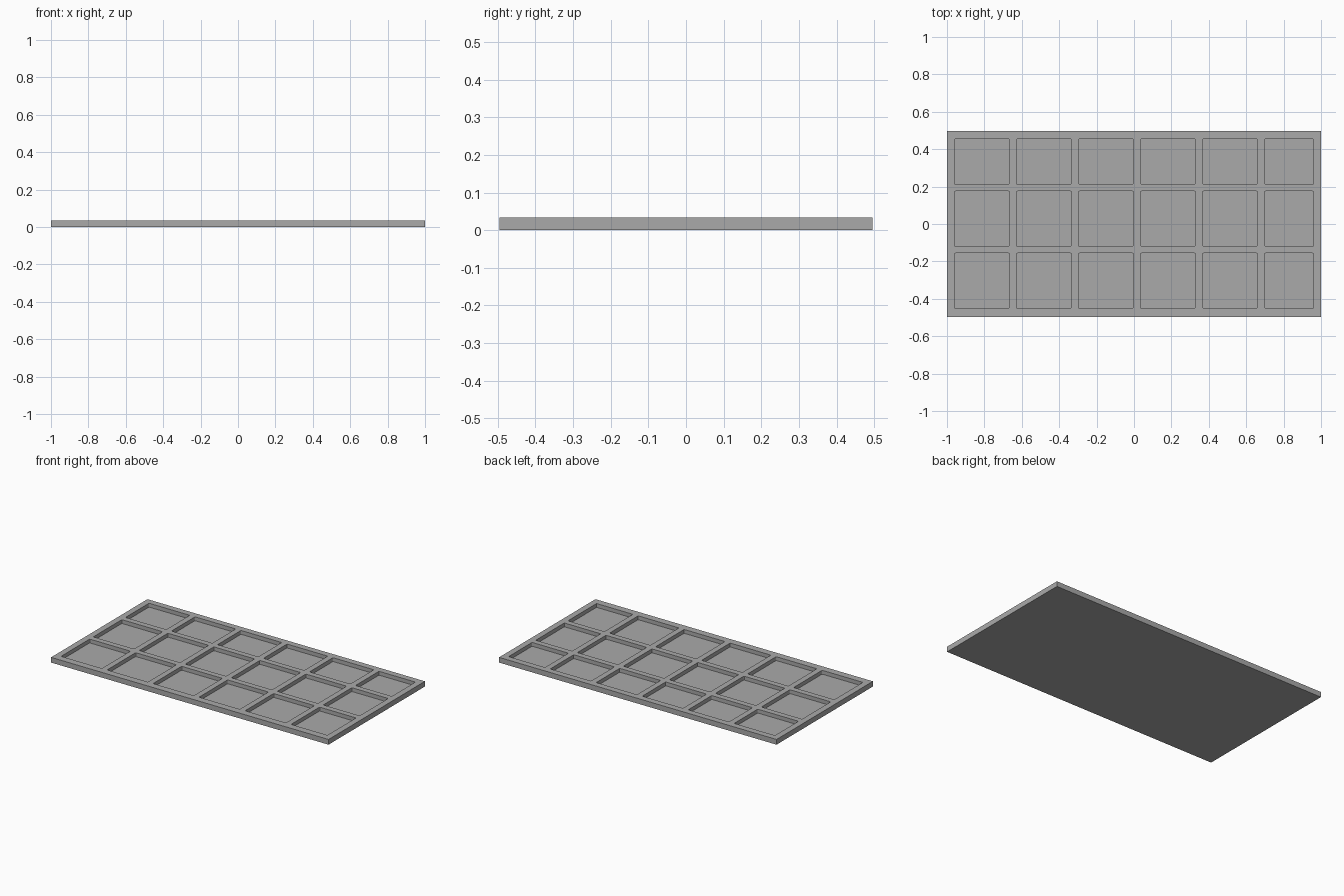
import bpy
import bmesh
from mathutils import Matrix, Vector

old = bpy.data.objects.get("Cube")
if old:
    bpy.data.objects.remove(old, do_unlink=True)

HALF_X, HALF_Y, HEIGHT = 1.0, 0.496, 0.034
FLOOR = 0.009
PITCH, SIZE = 0.3315, 0.294
START_X, START_Y = -0.96, -0.45
LIMIT_X, LIMIT_Y = 0.96, 0.455

grey = bpy.data.materials.new("plain grey")
grey.use_nodes = True
colour = (0.4, 0.4, 0.4, 1)
grey.diffuse_color = colour
grey.node_tree.nodes["Principled BSDF"].inputs["Base Color"].default_value = colour


def add_box(bm, low, high, corner=0):
    """Box between two corners, with optionally rounded upright edges."""
    low, high = Vector(low), Vector(high)
    part = bmesh.new()
    bmesh.ops.create_cube(part, size=1, matrix=Matrix.Translation((low + high) / 2)
                          @ Matrix.Diagonal((*(high - low), 1)))
    if corner:
        upright = [e for e in part.edges
                   if abs(e.verts[0].co.z - e.verts[1].co.z) > 0.001]
        bmesh.ops.bevel(part, geom=upright, offset=corner, segments=3,
                        profile=0.5, affect='EDGES')
    mesh = bpy.data.meshes.new("part")
    part.to_mesh(mesh)
    part.free()
    bm.from_mesh(mesh)
    bpy.data.meshes.remove(mesh)


def make_object(name, bm):
    mesh = bpy.data.meshes.new(name)
    bm.to_mesh(mesh)
    bm.free()
    mesh.materials.append(grey)
    obj = bpy.data.objects.new(name, mesh)
    bpy.context.scene.collection.objects.link(obj)
    return obj


# Solid slab
bm = bmesh.new()
add_box(bm, (-HALF_X, -HALF_Y, 0), (HALF_X, HALF_Y, HEIGHT))
tray = make_object("tray", bm)

# Grid of pockets, with the last column and row cut short by the rim
bm = bmesh.new()
for col in range(6):
    for row in range(3):
        x, y = START_X + col * PITCH, START_Y + row * PITCH
        add_box(bm, (x, y, FLOOR),
                (min(x + SIZE, LIMIT_X), min(y + SIZE, LIMIT_Y), HEIGHT + 0.05), 0.006)
pockets = make_object("pocket_cutter", bm)
pockets.hide_render = True

# Cut the pockets out of the slab
cut = tray.modifiers.new("pockets", 'BOOLEAN')
cut.operation = 'DIFFERENCE'
cut.solver = 'EXACT'
cut.object = pockets
bpy.context.view_layer.objects.active = tray
tray.select_set(True)
bpy.ops.object.modifier_apply(modifier=cut.name)
bpy.data.objects.remove(pockets, do_unlink=True)
bpy.ops.object.shade_smooth_by_angle()
